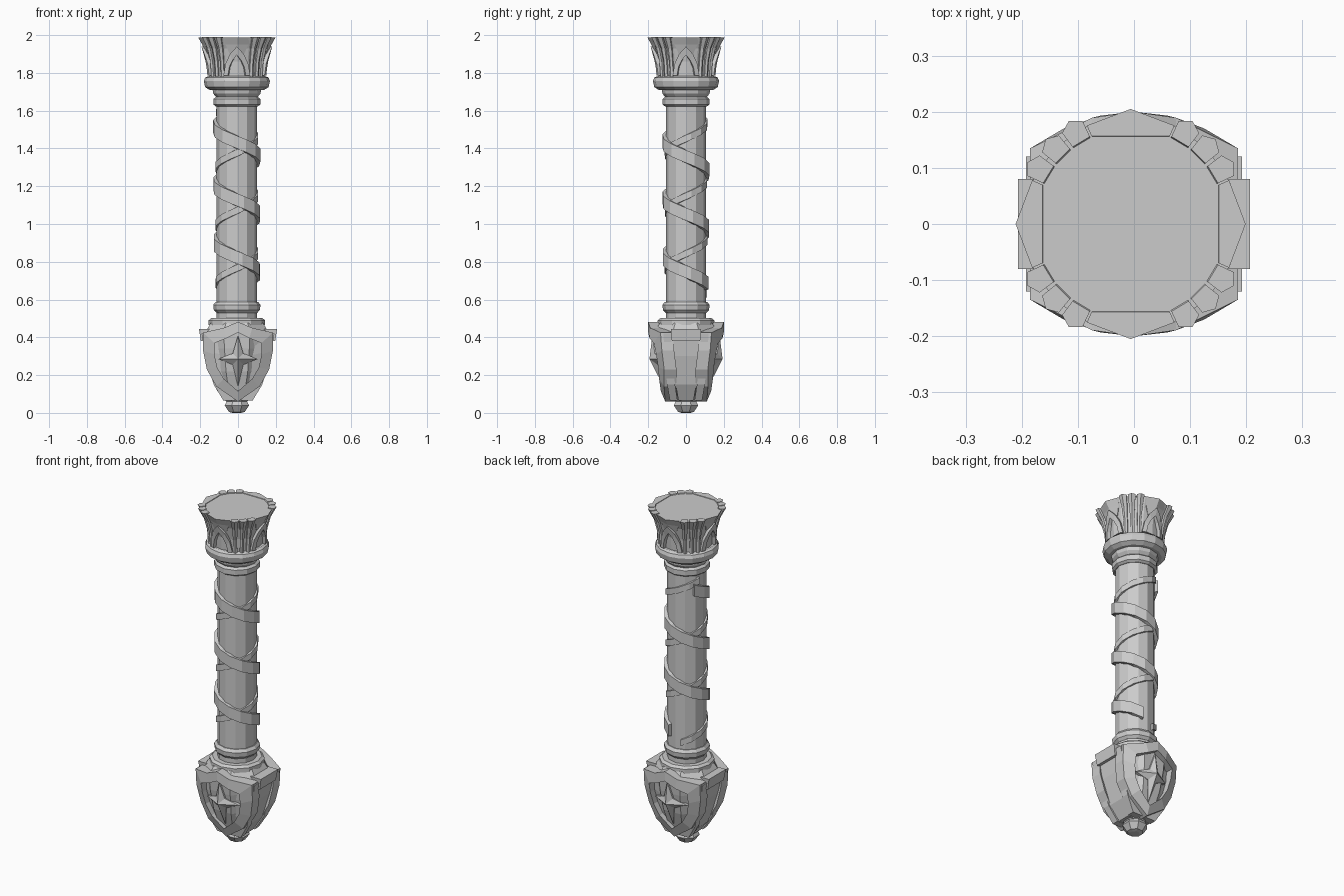
import bpy, bmesh, math
from math import sin, cos, pi, radians

if "Cube" in bpy.data.objects:
    bpy.data.objects.remove(bpy.data.objects["Cube"])

CX = -0.006  # the turned parts sit slightly left of centre


def make(name, verts, faces):
    me = bpy.data.meshes.new(name)
    me.from_pydata(verts, [], faces)
    bm = bmesh.new()
    bm.from_mesh(me)
    bmesh.ops.recalc_face_normals(bm, faces=bm.faces)
    bm.to_mesh(me)
    bm.free()
    ob = bpy.data.objects.new(name, me)
    bpy.context.collection.objects.link(ob)
    return ob


def lerp(table, v):
    for (a, ra), (b, rb) in zip(table, table[1:]):
        if v <= b:
            return ra + (rb - ra) * max(0, v - a) / (b - a)
    return table[-1][1]


def lathe(name, profile, n=12, turn=0.0):
    verts = [(CX + r * cos(2 * pi * i / n + turn), r * sin(2 * pi * i / n + turn), z)
             for r, z in profile for i in range(n)]
    faces = [(k * n + i, k * n + (i + 1) % n, (k + 1) * n + (i + 1) % n, (k + 1) * n + i)
             for k in range(len(profile) - 1) for i in range(n)]
    faces += [tuple(range(n)), tuple(range(len(verts) - n, len(verts)))]
    return make(name, verts, faces)


def loft(name, sections, closed=False):
    """Join equal-length loops of points; cap the ends unless closed."""
    m, k = len(sections[0]), len(sections)
    verts = [p for s in sections for p in s]
    faces = [(a * m + i, a * m + (i + 1) % m, (a + 1) % k * m + (i + 1) % m, (a + 1) % k * m + i)
             for a in range(k if closed else k - 1) for i in range(m)]
    if not closed:
        faces += [tuple(range(m)), tuple(range((k - 1) * m, k * m))]
    return make(name, verts, faces)


def mirror_outline(half):
    return half + [(-u, v) for u, v in reversed(half) if u > 1e-6]


def frame(name, outer, inner, f, d0, d1):
    return loft(name, [[f(*o, d0), f(*o, d1), f(*i, d1), f(*i, d0)]
                       for o, i in zip(outer, inner)], closed=True)


def fan(name, outline, f, d0, d1, centre, dc):
    n = len(outline)
    verts = [f(*p, d0) for p in outline] + [f(*p, d1) for p in outline]
    verts += [f(*centre, d0), f(*centre, dc)]
    faces = []
    for i in range(n):
        j = (i + 1) % n
        faces += [(i, j, n + j, n + i), (j, i, 2 * n), (n + i, n + j, 2 * n + 1)]
    return make(name, verts, faces)


# Shaft, collars and bottom gem
lathe("shaft", [(.107, .49), (.107, 1.68)])
lathe("lower_plate", [(.15, .465), (.15, .49), (.135, .502)])
lathe("lower_collar", [(.108, .53), (.122, .545), (.125, .572), (.112, .588)])
lathe("upper_collar", [(.11, 1.622), (.124, 1.632), (.124, 1.662), (.108, 1.675)])
lathe("capital_neck", [(.108, 1.67), (.125, 1.69), (.128, 1.71), (.155, 1.725)])
lathe("capital_ring", [(.145, 1.71), (.168, 1.725), (.175, 1.757), (.168, 1.775), (.145, 1.785)], 16)
lathe("tip_gem", [(.025, 0), (.045, .005), (.07, .04), (.05, .075), (.03, .085)], 8, pi / 8)


# Ribbons wound both ways round the shaft
def ribbon(name, z0, pitch, t0, t1, width, radius):
    steps = round((t1 - t0) * 12)
    secs = []
    for k in range(steps + 1):
        t = t0 + (t1 - t0) * k / steps
        a, z = pi + 2 * pi * t, z0 + pitch * t
        secs.append([(CX + r * cos(a), r * sin(a), z + w * width)
                     for r, w in ((.095, -.5), (radius, -.45), (radius, .45), (.095, .5))])
    loft(name, secs)


ribbon("main_ribbon", 1.51, -.305, -.1, 2.7, .075, .126)
ribbon("cross_ribbon", 1.30, .305, -2.2, .95, .04, .116)

# Capital cup with pointed arches and folded leaves
CUP = [(1.77, .145), (1.86, .15), (1.93, .166), (1.985, .192)]
lathe("capital_cup", [(r, z) for z, r in CUP], 16)
arch_out = mirror_outline([(0, 1.94), (12, 1.90), (21, 1.85), (26, 1.785)])
arch_in = mirror_outline([(0, 1.895), (8, 1.865), (14, 1.83), (17, 1.785)])
for q in range(4):
    def on_cup(u, v, d, q=q):
        a, r = radians(u) + q * pi / 2, lerp(CUP, v) + d
        return (CX + r * cos(a), r * sin(a), v)
    frame(f"arch_{q}", arch_out, arch_in, on_cup, -.02, .017)
    for off in (31, 45, 59):
        secs = []
        for v, w, d in ((1.775, 4.5, .012), (1.86, 4, .014), (1.93, 5, .016), (1.99, 6, .022)):
            secs.append([on_cup(off - w, v, -.02), on_cup(off - w, v, d * .5), on_cup(off, v, d),
                         on_cup(off + w, v, d * .5), on_cup(off + w, v, -.02)])
        loft(f"leaf_{q}_{off}", secs)
    # broad leaf lip above each arch
    loft(f"lip_{q}", [[on_cup(u, v, d) for u, d in
                       ((-w, -.02), (-w, 0), (0, top), (w, 0), (w, -.02))]
                      for v, w, top in ((1.9, 14, .004), (1.95, 20, .008), (1.988, 24, .013))])

# Pommel core
lathe("pommel_core", [(.06, .06), (.115, .12), (.15, .22), (.172, .34), (.18, .43), (.15, .475)], 8, pi / 8)

# Shields with raised rim and four-pointed star, front and back
shield = mirror_outline([(0, .482), (.075, .45), (.185, .425), (.185, .33), (.165, .23), (.115, .14), (0, .06)])
opening = mirror_outline([(0, .425), (.06, .395), (.125, .37), (.125, .31), (.11, .24), (.075, .18), (0, .115)])
star = [(0, .41), (.028, .315), (.105, .285), (.028, .255),
        (0, .14), (-.028, .255), (-.105, .285), (-.028, .315)]
for side, s in (("front", -1), ("back", 1)):
    def on_shield(u, v, d, s=s):
        lean = min(1, max(0, (v - .06) / .3)) ** .8
        return (u, s * (.11 + .09 * lean - 1.9 * u * u + d), v)
    fan(f"{side}_shield", shield, on_shield, -.065, -.028, (0, .29), -.026)
    frame(f"{side}_shield_rim", shield, opening, on_shield, -.05, 0)
    fan(f"{side}_star", star, on_shield, -.05, -.022, (0, .285), .012)

# Side panels with rails and a top block
SIDE = [(.06, .08), (.15, .135), (.3, .178), (.44, .202)]
for side, s in (("right", 1), ("left", -1)):
    def panel(name, rows, d):
        secs = []
        for v, u0, u1 in rows:
            x = lerp(SIDE, v)
            secs.append([(s * (x - .07), u0, v), (s * (x + d), u0, v),
                         (s * (x + d), u1, v), (s * (x - .07), u1, v)])
        loft(f"{side}_{name}", secs)
    panel("panel", [(.065, -.04, .04), (.15, -.054, .054), (.3, -.068, .068), (.39, -.07, .07)], -.012)
    panel("top_block", [(.38, -.075, .075), (.445, -.08, .08)], .005)
    for n, m in (("front", -1), ("back", 1)):
        panel(f"{n}_rail", [(.065, m * .045, m * .085), (.15, m * .058, m * .1),
                            (.3, m * .073, m * .112), (.42, m * .078, m * .12)], -.006)
